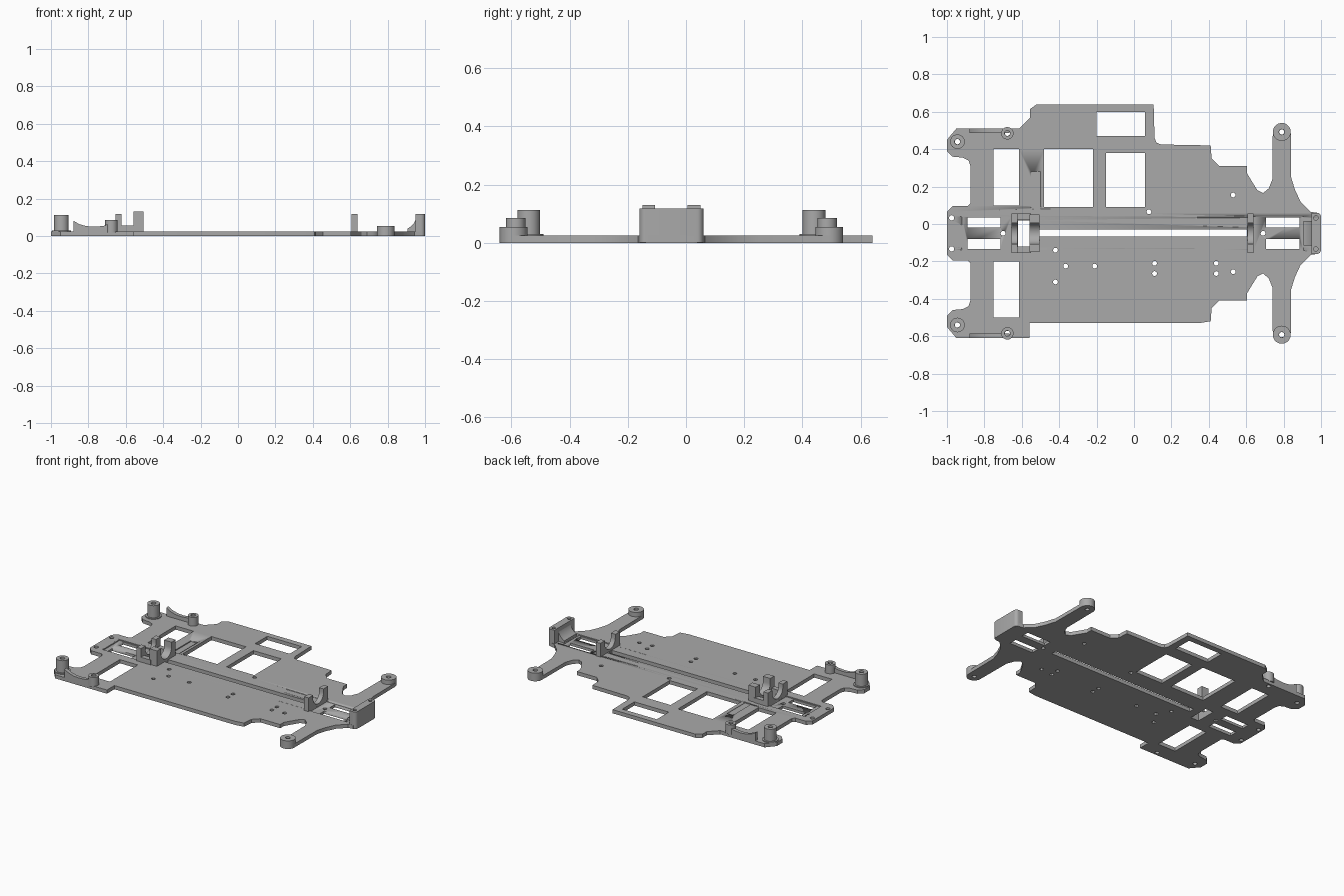
import bpy, bmesh
from math import cos, sin, pi, radians
from mathutils import Matrix, Vector

if "Cube" in bpy.data.objects:
    bpy.data.objects.remove(bpy.data.objects["Cube"])

AXIS = -0.05        # y of the chassis centre line
PLATE = 0.025       # plate thickness

grey = bpy.data.materials.new("plain grey")
grey.use_nodes = True
colour = (0.4, 0.4, 0.4, 1)
grey.diffuse_color = colour
grey.node_tree.nodes["Principled BSDF"].inputs["Base Color"].default_value = colour


def arc(cx, cy, r, start, end, n=16):
    angles = [radians(start + (end - start) * i / n) for i in range(n + 1)]
    return [(cx + r * cos(a), cy + r * sin(a)) for a in angles]


def circle(cx, cy, r, n=24):
    return arc(cx, cy, r, 0, 360, n)[:-1]


def rect(x0, x1, y0, y1):
    return [(x0, y0), (x1, y0), (x1, y1), (x0, y1)]


def mirror(points):
    return [(x, -y) for x, y in points]


# Local axes of a profile: drawn in plan, from the side, or from the end
PLANES = {
    "plan": Matrix.Identity(4),
    "side": Matrix(((1, 0, 0, 0), (0, 0, -1, 0), (0, 1, 0, 0), (0, 0, 0, 1))),
    "end": Matrix(((0, 0, 1, 0), (1, 0, 0, 0), (0, 1, 0, 0), (0, 0, 0, 1))),
}


def extrude(name, loops, depth, location=(0, 0, 0), plane="plan"):
    """Fill the first loop, cut the others out, extrude evenly about location."""
    curve = bpy.data.curves.new(name, "CURVE")
    curve.dimensions = "2D"
    curve.fill_mode = "BOTH"
    curve.extrude = depth / 2
    for loop in loops:
        spline = curve.splines.new("POLY")
        spline.points.add(len(loop) - 1)
        for point, (x, y) in zip(spline.points, loop):
            point.co = (x, y, 0, 1)
        spline.use_cyclic_u = True
    obj = bpy.data.objects.new(name, curve)
    bpy.context.collection.objects.link(obj)
    bpy.ops.object.select_all(action="DESELECT")
    obj.select_set(True)
    bpy.context.view_layer.objects.active = obj
    bpy.ops.object.convert(target="MESH")
    obj = bpy.context.view_layer.objects.active
    place = Vector(location) + Vector((0, AXIS, 0))
    obj.data.transform(Matrix.Translation(place) @ PLANES[plane])
    bm = bmesh.new()
    bm.from_mesh(obj.data)
    bmesh.ops.remove_doubles(bm, verts=bm.verts, dist=0.0001)
    bmesh.ops.recalc_face_normals(bm, faces=bm.faces)
    bm.to_mesh(obj.data)
    bm.free()
    obj.data.materials.clear()
    obj.data.materials.append(grey)
    bpy.ops.object.shade_smooth_by_angle(angle=radians(30))
    return obj


# Plate outline, measured from the centre line
upper_side = [(-.555, .62), (-.555, .665), (-.52, .69), (.105, .69),
              (.11, .51), (.12, .485), (.145, .475)]
nose = [(.41, .47), (.415, .4), (.455, .36), (.605, .36), (.605, .32),
        (.635, .27), (.66, .23), (.69, .215), (.72, .24), (.74, .29)]
nose += arc(.79, .542, .048, 180, 0)
nose += [(.84, .3), (.86, .235), (.89, .17), (.945, .115), (.98, .11), (1, .08)]
tail = [(-.615, .56), (-.95, .56), (-1, .5), (-1, .44), (-.97, .41),
        (-.915, .405), (-.885, .39), (-.875, .36), (-.875, .16),
        (-.89, .145), (-.97, .145), (-1, .115)]
lower_side = [(.35, -.48), (-.56, -.48), (-.56, -.56)]
outline = (upper_side + nose + mirror(nose)[::-1] + lower_side
           + mirror(tail) + tail[::-1])

# Windows, slots and screw holes through the plate
holes = [rect(-.48, -.22, .14, .45), rect(-.15, .06, .14, .43),
         rect(-.2, .06, .52, .65), rect(-.505, .605, -.017, .02),
         rect(-.62, -.56, -.07, .07)]
for window in (rect(-.75, -.615, .15, .45), rect(-.89, -.715, .03, .085),
               rect(.705, .885, .03, .085)):
    holes += [window, mirror(window)]
mounts = [(-.944, .49), (-.677, .535), (.79, .542)]
for x, y in mounts + [(-.975, .083)]:
    holes += [circle(x, s * y, .014, 16) for s in (1, -1)]
for x, y in [(.53, .205), (.08, .115), (-.42, -.09), (-.365, -.175),
             (-.21, -.175), (-.42, -.26), (.11, -.16), (.11, -.215),
             (.44, -.16), (.44, -.215), (.53, -.205), (-.7, 0), (.69, 0)]:
    holes.append(circle(x, y, .013, 12))
plate = extrude("base_plate", [outline] + holes, PLATE, (0, 0, PLATE / 2))

# Shallow pockets in the top of the plate
for pocket in (rect(-.92, -.655, -.09, .09), rect(.64, .905, -.09, .09),
               rect(-.55, -.5, .13, .33)):
    cutter = extrude("pocket_cutter", [pocket], .02, (0, 0, PLATE + .003))
    cutter.hide_render = True
    cut = plate.modifiers.new("pocket", "BOOLEAN")
    cut.operation = "DIFFERENCE"
    cut.solver = "EXACT"
    cut.object = cutter
    bpy.context.view_layer.objects.active = plate
    bpy.ops.object.modifier_apply(modifier=cut.name)
    bpy.data.objects.remove(cutter)

# Paired posts, arm bosses and curved rails
rail = [(-.88, .02), (-.665, .02), (-.665, .085), (-.69, .065), (-.72, .054),
        (-.77, .05), (-.81, .053), (-.85, .064), (-.88, .082)]
for side, s in (("left", 1), ("right", -1)):
    for name, (x, y), radius, top in zip(("tall_post", "short_post", "arm_boss"),
                                         mounts, (.039, .033, .048),
                                         (.113, .085, .055)):
        extrude(f"{name}_{side}", [circle(x, s * y, radius, 32), circle(x, s * y, .015, 16)],
                top - .02, (0, 0, (top + .02) / 2))
    x, y = mounts[0]
    extrude(f"post_flange_{side}", [circle(x, s * y, .05, 32), circle(x, s * y, .015, 16)],
            .012, (0, 0, PLATE))
    extrude(f"curved_rail_{side}", [rail], .024, (0, s * .548, 0), "side")


# Bearing cradles with a U-shaped seat
def cradle(name, x0, x1, top, half_width=.105, seat=.056):
    profile = [(-half_width, .002), (half_width, .002), (half_width, top), (seat, top)]
    profile += arc(0, .095, seat, 0, -180) + [(-seat, top), (-half_width, top)]
    extrude(name, [profile], x1 - x0, ((x0 + x1) / 2, 0, 0), "end")


cradle("tail_cradle_outer", -.655, -.622, .117)
cradle("tail_cradle_inner", -.56, -.505, .13, .1)
cradle("nose_cradle", .607, .64, .118)
for s in (1, -1):
    extrude("cradle_side_wall", [rect(-.63, -.55, s * .088 - .017, s * .088 + .017)],
            .055, (0, 0, .03))

# Nose bumper: upright wall with rounded corners and a concave scoop behind it
corner = arc(.978, .088, .022, 90, 0, 6)
wall = [(.95, .11)] + corner + mirror(corner)[::-1] + [(.95, -.11)]
drill = [circle(.972, s * .083, .012, 12) for s in (1, -1)]
extrude("bumper_wall", [wall] + drill, .116, (0, 0, .059))
scoop = [(.96, .01), (.96, .117)] + arc(.87, .117, .085, 0, -65, 10) + [(.905, .01)]
extrude("bumper_scoop", [scoop], .13, plane="side")
